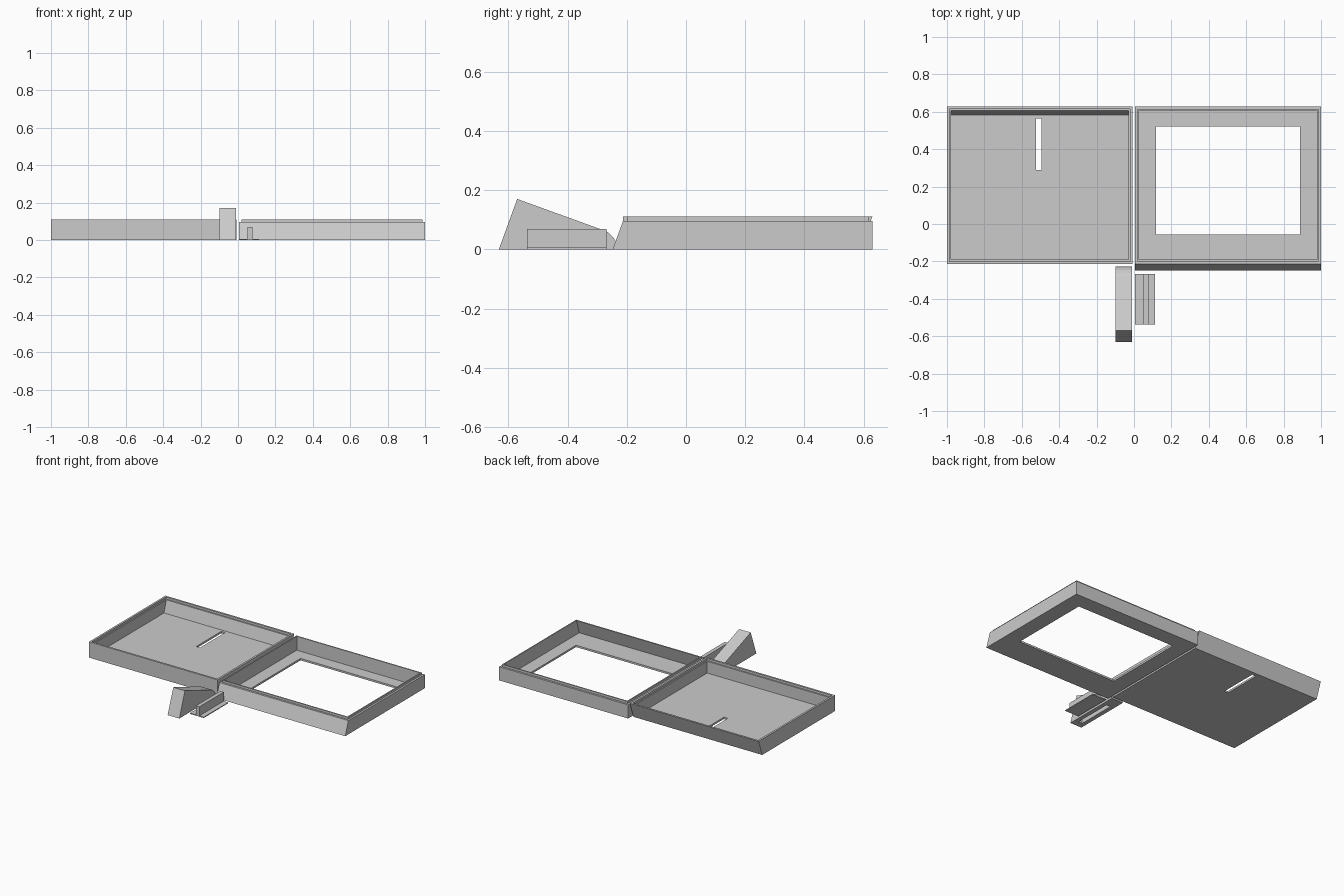
import bpy, bmesh

if "Cube" in bpy.data.objects:
    bpy.data.objects.remove(bpy.data.objects["Cube"])

grey = bpy.data.materials.new("plain grey")
grey.diffuse_color = (0.6, 0.6, 0.6, 1)
grey.use_nodes = True
grey.node_tree.nodes["Principled BSDF"].inputs["Base Color"].default_value = grey.diffuse_color


def finish(name, bm):
    bmesh.ops.recalc_face_normals(bm, faces=bm.faces)
    mesh = bpy.data.meshes.new(name)
    bm.to_mesh(mesh)
    bm.free()
    mesh.materials.append(grey)
    obj = bpy.data.objects.new(name, mesh)
    bpy.context.collection.objects.link(obj)
    return obj


def rect(bm, x0, x1, y0, y1, z):
    return [bm.verts.new(p) for p in
            ((x0, y0, z), (x1, y0, z), (x1, y1, z), (x0, y1, z))]


def bridge(bm, a, b):
    for i in range(len(a)):
        j = (i + 1) % len(a)
        bm.faces.new((a[i], a[j], b[j], b[i]))


def ring_solid(name, rects):
    """Closed shell through nested rectangles, the last joined to the first."""
    bm = bmesh.new()
    rings = [rect(bm, *r) for r in rects]
    for a, b in zip(rings, rings[1:] + rings[:1]):
        bridge(bm, a, b)
    return finish(name, bm)


def prism(bm, profile, x0, x1):
    """Extrude a (y, z) profile along x; returns both end rings."""
    a = [bm.verts.new((x0, y, z)) for y, z in profile]
    b = [bm.verts.new((x1, y, z)) for y, z in profile]
    bm.faces.new(a)
    bm.faces.new(b)
    return a, b


STEP, WALL = 0.0135, 0.022      # lip width, full wall thickness
LEDGE, TOP, FLOOR = 0.095, 0.11, 0.013
Y0, Y1 = -0.213, 0.629          # tray opening, front and back
SLOPE = 0.364                   # wall lean

# Back cover tray: leaning back wall, raised outer lip, narrow slot in the floor
xa, xb = -1.0, -0.007
ring_solid("back_cover", [
    (xa, xb, Y0, Y1 - SLOPE * TOP, 0),
    (xa, xb, Y0, Y1, TOP),
    (xa + STEP, xb - STEP, Y0 + STEP, Y1 - STEP, TOP),
    (xa + STEP, xb - STEP, Y0 + STEP, Y1 - STEP, LEDGE),
    (xa + WALL, xb - WALL, Y0 + WALL, Y1 - WALL, LEDGE),
    (xa + WALL, xb - WALL, Y0 + WALL, Y1 - WALL - SLOPE * (LEDGE - FLOOR) + 0.005, FLOOR),
    (-0.524, -0.494, 0.288, 0.564, FLOOR),
    (-0.524, -0.494, 0.288, 0.564, 0),
])

# Front bezel tray: leaning front wall, raised inner lip, wide window in the floor
xa, xb = 0.006, 1.0
ring_solid("front_bezel", [
    (xa, xb, Y0 - SLOPE * LEDGE, Y1, 0),
    (xa, xb, Y0, Y1, LEDGE),
    (xa + STEP, xb - STEP, Y0 + STEP, Y1 - STEP, LEDGE),
    (xa + STEP, xb - STEP, Y0 + STEP, Y1 - STEP, TOP),
    (xa + WALL, xb - WALL, Y0 + WALL, Y1 - WALL, TOP),
    (xa + WALL, xb - WALL, Y0 + WALL - SLOPE * (LEDGE - FLOOR), Y1 - WALL, FLOOR),
    (0.118, 0.888, -0.057, 0.52, FLOOR),
    (0.118, 0.888, -0.057, 0.52, 0),
])

# Wedge stand with rounded back end and a pocket underneath
bm = bmesh.new()
profile = [(-0.632, 0), (-0.57, 0.17), (-0.28, 0.065), (-0.262, 0.057),
           (-0.246, 0.041), (-0.234, 0.021), (-0.228, 0)]
a, b = prism(bm, profile, -0.1, -0.01)
for i in range(len(a) - 1):
    bm.faces.new((a[i], a[i + 1], b[i + 1], b[i]))
mouth = rect(bm, -0.07, -0.04, -0.59, -0.315, 0)
roof = rect(bm, -0.07, -0.04, -0.59, -0.315, 0.06)
bridge(bm, [a[0], b[0], b[-1], a[-1]], mouth)
bridge(bm, mouth, roof)
bm.faces.new(roof)
stand = finish("wedge_stand", bm)

# T-shaped clip: thin flange with an upright tongue
bm = bmesh.new()
y0, y1 = -0.537, -0.268
section = [(0.006, 0), (0.112, 0), (0.112, 0.006), (0.078, 0.006),
           (0.078, 0.069), (0.051, 0.069), (0.051, 0.006), (0.006, 0.006)]
f = [bm.verts.new((x, y0, z)) for x, z in section]
k = [bm.verts.new((x, y1, z)) for x, z in section]
bm.faces.new(f)
bm.faces.new(k)
bridge(bm, f, k)
finish("slot_clip", bm)
